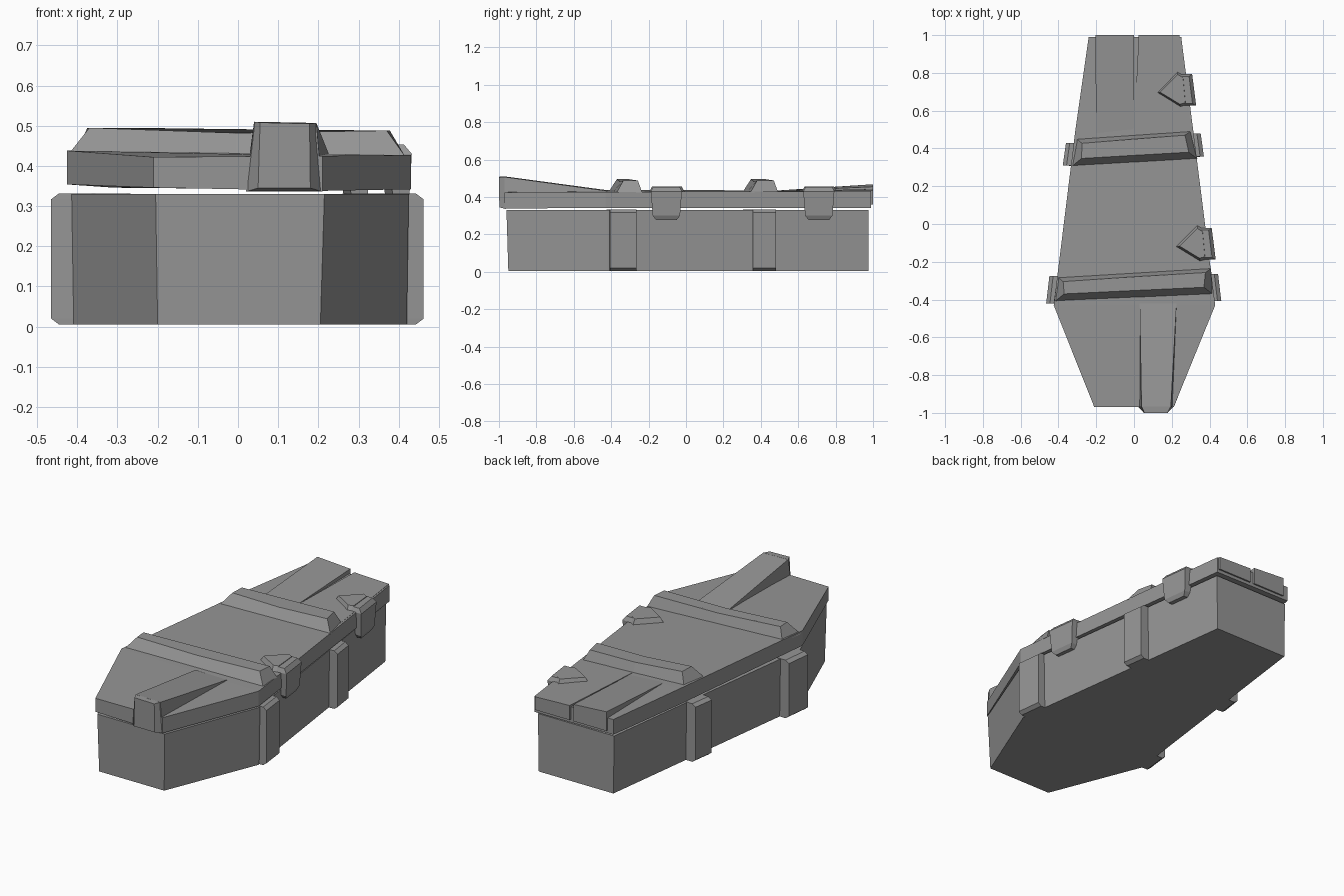
import bpy
import bmesh

stone = bpy.data.materials.new("grey stone")
stone.diffuse_color = (0.30, 0.30, 0.30, 1)


def loft(name, rings):
    """Skin a closed solid through rings with equal point counts."""
    bm = bmesh.new()
    vs = [[bm.verts.new(p) for p in ring] for ring in rings]
    n = len(vs[0])
    for a, b in zip(vs, vs[1:]):
        for i in range(n):
            j = (i + 1) % n
            bm.faces.new((a[i], a[j], b[j], b[i]))
    bm.faces.new(vs[0])
    bm.faces.new(vs[-1])
    bmesh.ops.recalc_face_normals(bm, faces=bm.faces)
    mesh = bpy.data.meshes.new(name)
    bm.to_mesh(mesh)
    bm.free()
    mesh.materials.append(stone)
    ob = bpy.data.objects.new(name, mesh)
    bpy.context.collection.objects.link(ob)
    return ob


def layer(points, z):
    return [(x, y, z) for x, y in points]


def edge_x(y):
    """Half width of the lid behind the shoulders."""
    return 0.43 - 0.127 * (y + 0.42)


# Hollow-looking chest below the lid
base = [(-0.20, -0.95), (0.205, -0.95), (0.42, -0.42),
        (0.235, 0.975), (-0.23, 0.975), (-0.41, -0.42)]
rim = [(-0.205, -0.96), (0.215, -0.96), (0.425, -0.42),
       (0.24, 0.975), (-0.235, 0.975), (-0.415, -0.42)]
loft("chest", [layer(base, 0.005), layer(rim, 0.33)])

# Lid slab, skinned from foot to head: y, left x, right x, left/right bottom and top
sections = [(-0.97, -0.21, 0.21, 0.346, 0.338, 0.422, 0.425),
            (-0.43, -0.425, 0.43, 0.354, 0.342, 0.438, 0.427),
            (0.50, -0.31, 0.313, 0.346, 0.342, 0.435, 0.43),
            (0.99, -0.24, 0.25, 0.345, 0.342, 0.43, 0.432)]
loft("lid", [[(l, y, bl), (r, y, br), (r, y, tr), (l, y, tl)]
             for y, l, r, bl, br, tl, tr in sections])

# Sprung board at the front of the lid
loft("front_board", [
    [(0.02, -0.97, 0.336), (0.21, -0.97, 0.336), (0.195, -0.97, 0.507), (0.04, -0.97, 0.510)],
    [(0.03, -0.42, 0.40), (0.225, -0.42, 0.40), (0.225, -0.42, 0.432), (0.03, -0.42, 0.436)]])
loft("front_board_end", [
    [(0.05, -0.998, 0.345), (0.18, -0.998, 0.345), (0.178, -1.0, 0.505), (0.055, -1.0, 0.508)],
    [(0.02, -0.965, 0.336), (0.21, -0.965, 0.336), (0.195, -0.965, 0.507), (0.04, -0.965, 0.510)]])

# Lifted boards at the back of the lid, with narrow splits between them
for name, l0, r0, l1, r1, z1, z2 in (
        ("back_board_left", -0.20, 0.0, -0.205, 0.0, 0.468, 0.455),
        ("back_board_right", 0.0, 0.305, 0.025, 0.24, 0.442, 0.434)):
    loft(name, [
        [(l0, 0.48, 0.40), (r0, 0.48, 0.40), (r0, 0.48, 0.431), (l0, 0.48, 0.434)],
        [(l1, 1.0, 0.36), (r1, 1.0, 0.36), (r1, 1.0, z2), (l1, 1.0, z1)]])

# Skewed bands across the lid with sloping sides
bands = [("shoulder_band", -0.425, 0.415, 0.408, -0.405, -0.415, -0.37, -0.235, -0.28),
         ("head_band", -0.333, 0.335, 0.300, -0.305, 0.302, 0.345, 0.492, 0.452)]
for name, x0, x1, x2, x3, y0, y1, y2, y3 in bands:
    foot = [(x0, y0), ((x0 + x1) / 2, (y0 + y1) / 2), (x1, y1),
            (x2, y2), ((x2 + x3) / 2, (y2 + y3) / 2), (x3, y3)]
    xm = (x0 + x1) / 2
    top = [(x0 + 0.055, y0 + 0.045), (xm, (y0 + y1) / 2 + 0.04), (x1 - 0.045, y1 + 0.035),
           (x2 - 0.03, y2 - 0.022), (xm, (y2 + y3) / 2 - 0.022), (x3 + 0.03, y3 - 0.025)]
    heights = (0.495, 0.482, 0.488, 0.488, 0.482, 0.495)
    loft(name, [layer(foot, 0.425),
                [(x, y, z) for (x, y), z in zip(top, heights)]])

# Upright bands on the chest sides
for name, side, ya, yb, out in (
        ("left_shoulder_post", -1, -0.425, -0.275, 0.465),
        ("right_shoulder_post", 1, -0.412, -0.265, 0.462),
        ("left_head_post", -1, 0.305, 0.43, 0.377),
        ("right_head_post", 1, 0.352, 0.48, 0.37)):
    plan = [(side * (out - 0.10), ya), (side * out, ya + 0.005),
            (side * (out - 0.017), yb), (side * (out - 0.11), yb)]
    tip = [(x - side * 0.02 * (i in (1, 2)), y) for i, (x, y) in enumerate(plan)]
    loft(name, [layer(tip, 0.005), layer(plan, 0.02),
                layer(plan, 0.317), layer(tip, 0.332)])

# Latches on the right: pointed plate on top and clasp hanging over the side
for name, yc in (("front_latch", -0.105), ("back_latch", 0.71)):
    ex = edge_x(yc)
    shape = [(-0.172, -0.015), (-0.04, -0.095), (-0.005, -0.085),
             (-0.02, 0.08), (-0.055, 0.102)]
    foot = [(ex + x, yc + y) for x, y in shape]
    cx, cy = ex - 0.055, yc
    top = [(cx + (x - cx) * 0.8, cy + (y - cy) * 0.8) for x, y in foot]
    loft(name + "_plate", [layer(foot, 0.42), layer(top, 0.456)])

    def clasp(half, inner, outer):
        return [(edge_x(yc + s * half) + o, yc + s * half)
                for s, o in ((-1, inner), (-1, outer), (1, outer), (1, inner))]
    loft(name + "_clasp", [layer(clasp(0.055, -0.01, 0.015), 0.277),
                           layer(clasp(0.073, -0.01, 0.026), 0.30),
                           layer(clasp(0.083, -0.03, 0.032), 0.43),
                           layer(clasp(0.072, -0.03, 0.014), 0.453)])
